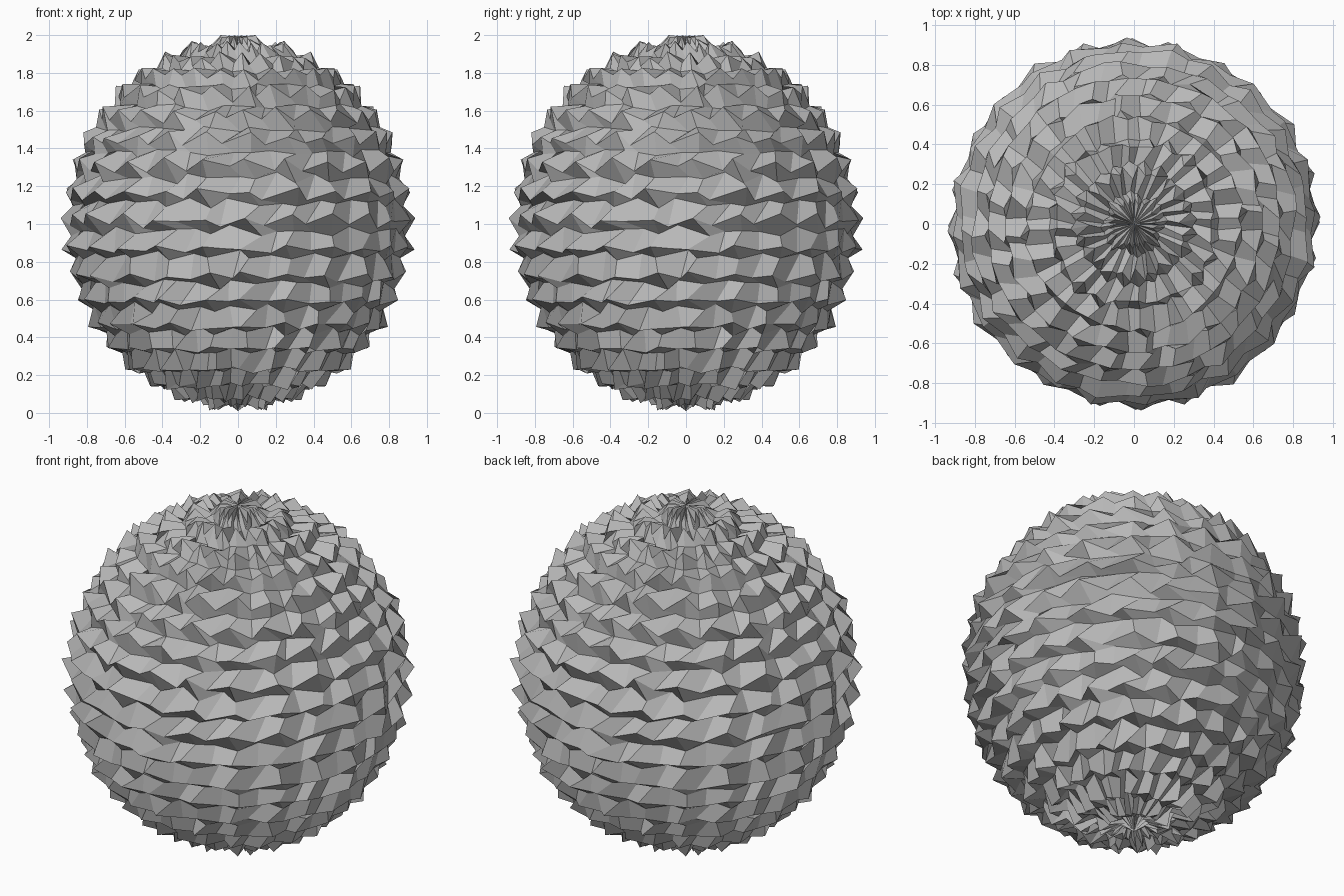
import bpy, bmesh, random
from math import radians, sin, cos
from mathutils import Vector

cube = bpy.data.objects.get("Cube")
if cube:
    bpy.data.objects.remove(cube, do_unlink=True)

rng = random.Random(11)
SEGMENTS = 48
QUARTER = SEGMENTS // 4      # the jagged pattern repeats every quarter turn
STEP = 360 / SEGMENTS
RIDGE_GAP = 9.2              # degrees of latitude between ridges


def point(lat, az, inset):
    """Point on a slightly tall ball resting on the ground, pushed inwards by inset."""
    radius = 0.936 + 0.054 * sin(radians(lat)) ** 2 - inset
    a, b = radians(az), radians(lat)
    return Vector((cos(b) * cos(a), cos(b) * sin(a), sin(b))) * radius + Vector((0, 0, 1))


def add_ring(bm, lat, inset, notch, tilt, twist):
    """Ring of teeth: every second point is notched inwards and tilted in latitude."""
    jitter = [(rng.uniform(-1.4, 1.4), rng.uniform(-2.8, 2.8), rng.uniform(-0.016, 0.016))
              for _ in range(QUARTER)]
    ring = []
    for i in range(SEGMENTS):
        d_lat, d_az, d_in = jitter[i % QUARTER]
        odd = i % 2
        ring.append(bm.verts.new(point(lat + d_lat + tilt * (odd - 0.5),
                                       i * STEP + twist + d_az,
                                       inset + notch * odd + d_in)))
    return ring


# Alternating valleys and overhanging ridges from bottom to top
bm = bmesh.new()
rings = []
for k in range(-9, 10):
    ridge_lat = RIDGE_GAP * k + 1
    rings.append(add_ring(bm, ridge_lat - 3.2, 0.055, 0.02, 1.5, 6))
    rings.append(add_ring(bm, ridge_lat, 0, 0.035, -2.5, 3))

for low, high in zip(rings, rings[1:]):
    for i in range(SEGMENTS):
        j = (i + 1) % SEGMENTS
        bm.faces.new((low[i], low[j], high[j], high[i]))

# Pole fans
for ring, lat in ((rings[0], -90), (rings[-1], 90)):
    pole = bm.verts.new(point(lat, 0, 0))
    for i in range(SEGMENTS):
        bm.faces.new((ring[i], ring[(i + 1) % SEGMENTS], pole))
bmesh.ops.recalc_face_normals(bm, faces=bm.faces)

mesh = bpy.data.meshes.new("jagged_ball")
bm.to_mesh(mesh)
bm.free()
ball = bpy.data.objects.new("jagged_ball", mesh)
bpy.context.collection.objects.link(ball)

# Plain grey surface
grey = bpy.data.materials.new("stone_grey")
grey.use_nodes = True
color = (0.48, 0.48, 0.48, 1)
grey.diffuse_color = color
grey.node_tree.nodes["Principled BSDF"].inputs["Base Color"].default_value = color
mesh.materials.append(grey)
